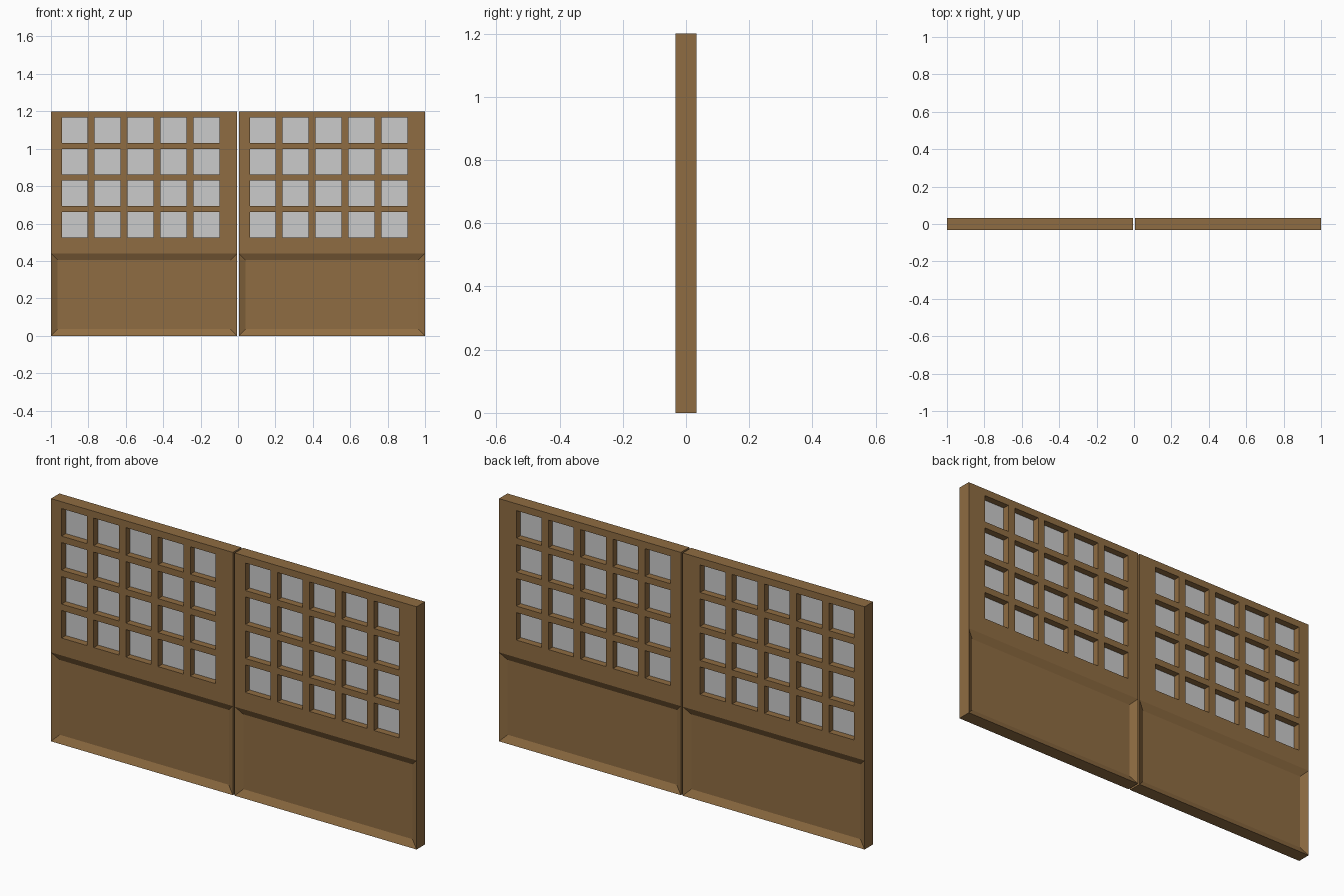
import bpy, bmesh

if "Cube" in bpy.data.objects:
    bpy.data.objects.remove(bpy.data.objects["Cube"])

T = 0.033            # half thickness
W, H = 0.995, 1.2    # size of one leaf
PANEL_TOP = 0.44     # top of the recessed lower panel
RECESS = 0.018

wood = bpy.data.materials.new("brown_wood")
wood.diffuse_color = (0.275, 0.151, 0.054, 1)
wood.use_nodes = True
wood.node_tree.nodes["Principled BSDF"].inputs["Base Color"].default_value = wood.diffuse_color

# window openings, measured from the leaf's left edge
cols = [(0.058 + 0.176 * i, 0.058 + 0.176 * i + 0.138) for i in range(5)]
rows = [(0.526 + 0.168 * i, 0.526 + 0.168 * i + 0.136) for i in range(4)]


def finish(bm, name, mat=None):
    me = bpy.data.meshes.new(name)
    bm.to_mesh(me)
    bm.free()
    ob = bpy.data.objects.new(name, me)
    bpy.context.collection.objects.link(ob)
    if mat:
        me.materials.append(mat)
    return ob


def door(name, x0):
    bm = bmesh.new()
    xs = [0] + [v for c in cols for v in c] + [W]
    zs = [0, PANEL_TOP] + [v for r in rows for v in r] + [H]
    grid = [[bm.verts.new((x0 + x, -T, z)) for x in xs] for z in zs]
    # flat lattice: skip the cells that are windows
    for j in range(len(zs) - 1):
        for i in range(len(xs) - 1):
            if i % 2 and j >= 2 and j % 2 == 0:
                continue
            bm.faces.new((grid[j][i], grid[j][i + 1], grid[j + 1][i + 1], grid[j + 1][i]))
    # give it thickness
    ext = bmesh.ops.extrude_face_region(bm, geom=bm.faces[:], use_keep_orig=True)
    for v in ext["geom"]:
        if isinstance(v, bmesh.types.BMVert):
            v.co.y = T
    bmesh.ops.recalc_face_normals(bm, faces=bm.faces[:])
    # bevelled recess on both sides of the lower panel
    panel = [f for f in bm.faces
             if abs(f.normal.y) > 0.9 and f.calc_center_median().z < PANEL_TOP]
    bmesh.ops.inset_region(bm, faces=panel, thickness=0.035, use_even_offset=True)
    for v in {v for f in panel for v in f.verts}:
        v.co.y = (T - RECESS) * (1 if v.co.y > 0 else -1)
    bmesh.ops.recalc_face_normals(bm, faces=bm.faces[:])
    finish(bm, name, wood)


def panes(name, x0):
    # thin panes in the middle of each opening
    bm = bmesh.new()
    for a, b in cols:
        for c, d in rows:
            bm.faces.new([bm.verts.new((x0 + x, 0, z))
                          for x, z in ((a, c), (b, c), (b, d), (a, d))])
    finish(bm, name)


for side, x0 in (("left", -1.0), ("right", 0.005)):
    door(side + "_door", x0)
    panes(side + "_window_panes", x0)
